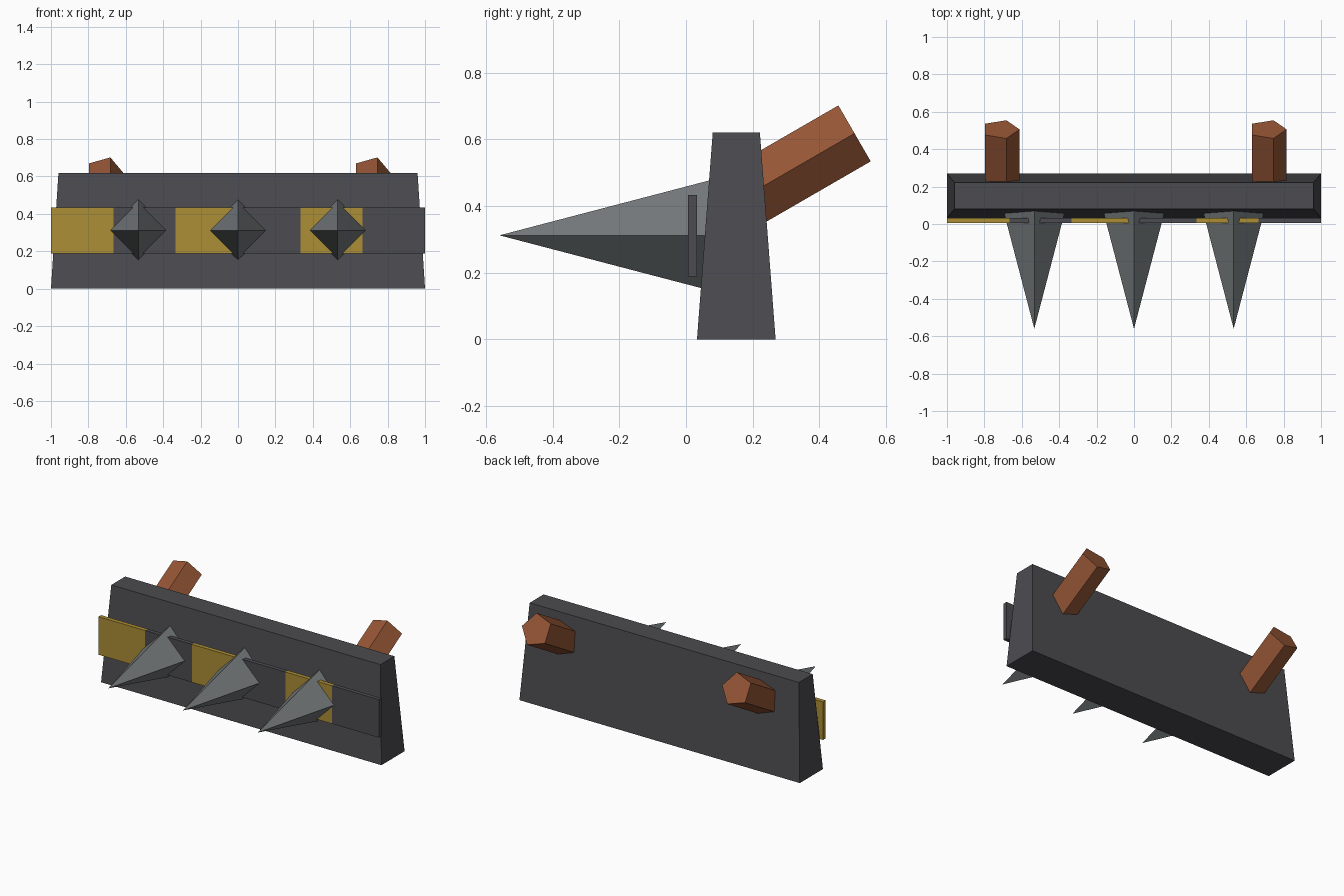
import bpy, bmesh, math
from mathutils import Matrix, Vector

if "Cube" in bpy.data.objects:
    bpy.data.objects.remove(bpy.data.objects["Cube"])


def material(name, rgb):
    m = bpy.data.materials.new(name)
    lin = [((c / 255 + 0.055) / 1.055) ** 2.4 for c in rgb]
    m.diffuse_color = (*lin, 1)
    m.use_nodes = True
    m.node_tree.nodes["Principled BSDF"].inputs["Base Color"].default_value = m.diffuse_color
    return m


CONCRETE = material("dark grey", (76, 75, 80))
YELLOW = material("hazard yellow", (172, 142, 54))
STEEL = material("steel grey", (116, 121, 123))
RUST = material("rust brown", (150, 86, 54))


def finish(name, bm, *mats):
    bmesh.ops.recalc_face_normals(bm, faces=bm.faces)
    mesh = bpy.data.meshes.new(name)
    bm.to_mesh(mesh)
    bm.free()
    for m in mats:
        mesh.materials.append(m)
    obj = bpy.data.objects.new(name, mesh)
    bpy.context.collection.objects.link(obj)
    return obj


def box(bm, lo, hi):
    lo, hi = Vector(lo), Vector(hi)
    size = hi - lo
    mat = Matrix.Translation((lo + hi) / 2) @ Matrix.Diagonal((*size, 1))
    return bmesh.ops.create_cube(bm, size=1, matrix=mat)["verts"]


def rod(name, start, end, r1, r2, sides, turn, mat):
    """Cone or prism between two points; turn rotates it about its axis."""
    start, end = Vector(start), Vector(end)
    axis = (end - start).normalized()
    side = Vector((1, 0, 0))
    up = axis.cross(side)
    rot = Matrix((side, up, axis)).transposed().to_4x4()
    bm = bmesh.new()
    bmesh.ops.create_cone(
        bm, cap_ends=True, segments=sides, radius1=r1, radius2=r2,
        depth=(end - start).length,
        matrix=Matrix.Translation((start + end) / 2) @ rot @ Matrix.Rotation(turn, 4, 'Z'))
    bmesh.ops.remove_doubles(bm, verts=bm.verts, dist=1e-5)
    return finish(name, bm, mat)


# Tapered barrier beam
bm = bmesh.new()
for v in box(bm, (-1, 0.033, 0), (1, 0.269, 0.62)):
    if v.co.z > 0.3:
        v.co.x *= 0.96
        v.co.y = 0.151 + (v.co.y - 0.151) * 0.6
finish("barrier_beam", bm, CONCRETE)

# Warning board: six equal panels, alternately yellow and grey
bm = bmesh.new()
box(bm, (-1, 0.006, 0.188), (1, 0.033, 0.433))
for i in range(1, 6):
    bmesh.ops.bisect_plane(bm, geom=bm.verts[:] + bm.edges[:] + bm.faces[:],
                           plane_co=(-1 + i / 3, 0, 0), plane_no=(1, 0, 0))
for f in bm.faces:
    f.material_index = int((f.calc_center_median().x + 1) * 3) % 2
    if f.calc_center_median().x > 0.99:
        f.material_index = 1
finish("warning_board", bm, YELLOW, CONCRETE)

# Four-sided spikes pointing forward
for i, x in enumerate((-0.533, 0, 0.533)):
    rod(f"spike_{i + 1}", (x, 0.09, 0.312), (x, -0.56, 0.312), 0.17, 0, 4, 0, STEEL)

# Five-sided struts leaning back and up, one corner facing down
for name, x in (("strut_left", -0.714), ("strut_right", 0.714)):
    rod(name, (x, 0.16, 0.418), (x, 0.506, 0.618), 0.102, 0.102, 5, -math.pi / 2, RUST)
